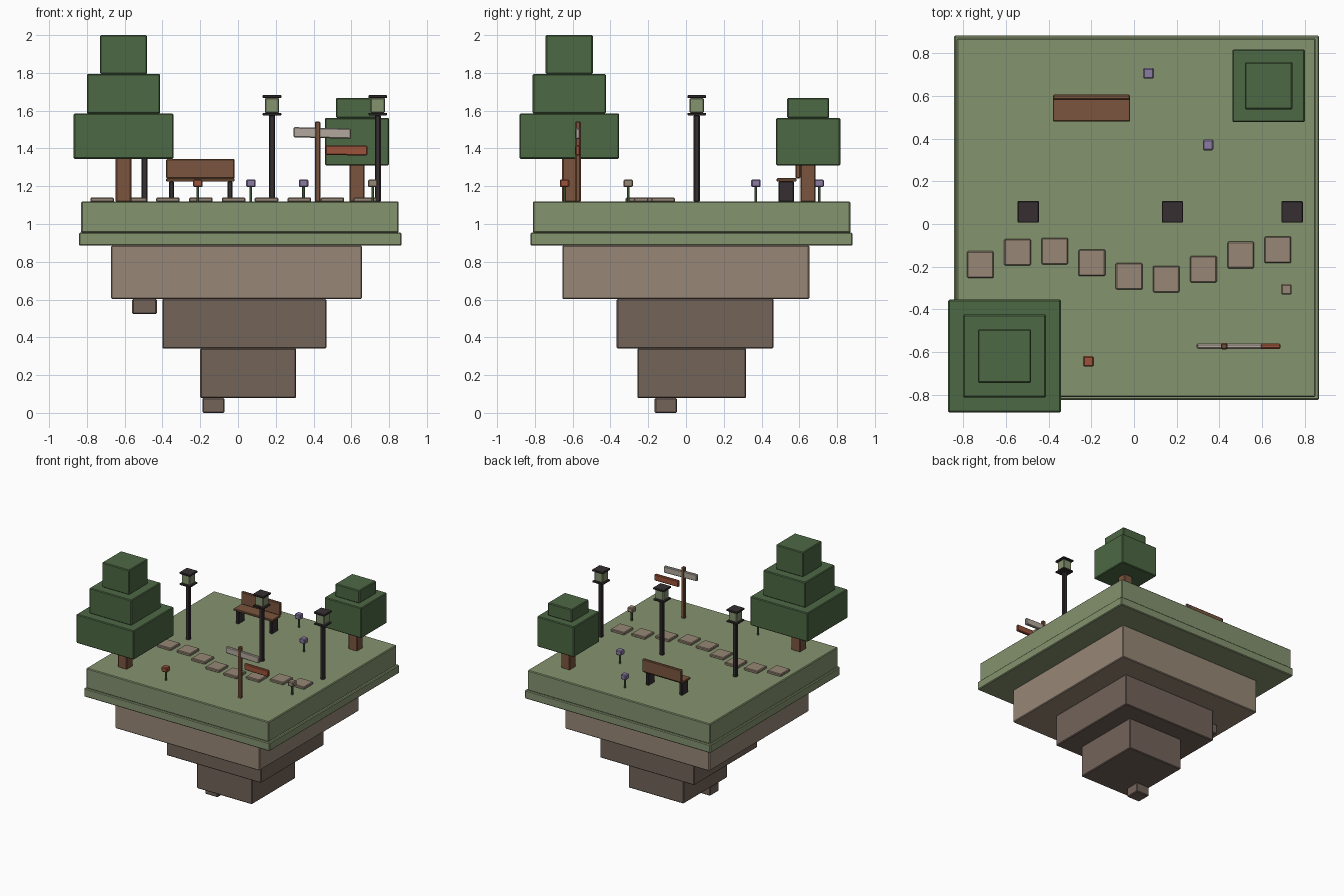
import bpy, bmesh, math

if "Cube" in bpy.data.objects:
    bpy.data.objects.remove(bpy.data.objects["Cube"])


def lin(c):
    c /= 255
    return c / 12.92 if c <= 0.04045 else ((c + 0.055) / 1.055) ** 2.4


def material(name, r, g, b):
    m = bpy.data.materials.new(name)
    m.diffuse_color = (lin(r), lin(g), lin(b), 1)
    m.use_nodes = True
    m.node_tree.nodes["Principled BSDF"].inputs["Base Color"].default_value = m.diffuse_color
    return m


GRASS = material("grass green", 133, 147, 111)
LEAF = material("leaf green", 77, 104, 68)
WOOD = material("wood brown", 123, 85, 62)
STONE = material("light stone", 151, 135, 118)
ROCK = material("dark rock", 114, 99, 89)
METAL = material("dark metal", 54, 47, 49)
PALE = material("pale board", 178, 169, 158)
RUST = material("rust red", 156, 84, 58)
VIOLET = material("violet", 139, 124, 164)


def box(name, mat, x, y, z, tilt=0):
    """Box from (min, max) ranges with a small chamfer; tilt turns it about y."""
    dims = [b - a for a, b in (x, y, z)]
    bm = bmesh.new()
    bmesh.ops.create_cube(bm, size=1)
    bmesh.ops.scale(bm, vec=dims, verts=bm.verts)
    bmesh.ops.bevel(bm, geom=bm.edges[:], offset=min(0.006, 0.22 * min(dims)),
                    segments=1, affect='EDGES')
    me = bpy.data.meshes.new(name)
    bm.to_mesh(me)
    bm.free()
    me.materials.append(mat)
    ob = bpy.data.objects.new(name, me)
    ob.location = [(a + b) / 2 for a, b in (x, y, z)]
    ob.rotation_euler.y = math.radians(tilt)
    bpy.context.collection.objects.link(ob)
    return ob


def block(name, mat, cx, cy, w, z0, z1):
    """Square block around a vertical axis."""
    h = w / 2
    return box(name, mat, (cx - h, cx + h), (cy - h, cy + h), (z0, z1))


G = 1.12  # ground level

# floating island
box("grass_top", GRASS, (-0.83, 0.85), (-0.81, 0.87), (0.953, G))
box("grass_rim", GRASS, (-0.842, 0.866), (-0.823, 0.882), (0.885, 0.955))
box("upper_rock", STONE, (-0.672, 0.656), (-0.655, 0.653), (0.603, 0.886))
box("middle_rock", ROCK, (-0.40, 0.468), (-0.367, 0.463), (0.34, 0.604))
box("lower_rock", ROCK, (-0.20, 0.308), (-0.257, 0.318), (0.078, 0.342))
block("hanging_rock_tip", ROCK, -0.13, -0.107, 0.118, 0.0, 0.079)
block("hanging_rock_side", ROCK, -0.495, 0.25, 0.13, 0.523, 0.604)

# trees
block("large_tree_trunk", WOOD, -0.606, -0.614, 0.083, G - 0.005, 1.36)
for i, (w, z0, z1) in enumerate([(0.528, 1.345, 1.585), (0.388, 1.584, 1.795),
                                 (0.25, 1.794, 2.0)]):
    block(f"large_tree_leaves_{i + 1}", LEAF, -0.606, -0.618, w, z0, z1)
block("small_tree_trunk", WOOD, 0.63, 0.646, 0.08, G - 0.005, 1.32)
block("small_tree_leaves_1", LEAF, 0.63, 0.647, 0.34, 1.31, 1.562)
block("small_tree_leaves_2", LEAF, 0.63, 0.647, 0.222, 1.561, 1.668)

# lamp posts
for i, x in enumerate((-0.495, 0.18, 0.74)):
    for part, mat, w, z0, z1 in (("pole", METAL, 0.032, G - 0.005, 1.578),
                                 ("plate", METAL, 0.098, 1.575, 1.588),
                                 ("lantern", GRASS, 0.076, 1.587, 1.668),
                                 ("cap", METAL, 0.1, 1.667, 1.682)):
        block(f"lamp_{part}_{i + 1}", mat, x, 0.057, w, z0, z1)

# bench
box("bench_seat", WOOD, (-0.38, -0.018), (0.48, 0.586), (1.225, 1.243))
box("bench_backrest", WOOD, (-0.38, -0.018), (0.581, 0.605), (1.24, 1.345))
for side, x in (("left", -0.352), ("right", -0.043)):
    box(f"bench_leg_{side}", METAL, (x - 0.013, x + 0.013), (0.49, 0.572),
        (G - 0.005, 1.227))

# winding path of stepping stones
for i, y in enumerate((-0.19, -0.132, -0.127, -0.182, -0.245, -0.258, -0.212,
                       -0.145, -0.121)):
    block(f"stepping_stone_{i + 1}", STONE, -0.719 + 0.174 * i, y, 0.125,
          G - 0.004, 1.14)

# signpost
box("sign_post", WOOD, (0.407, 0.437), (-0.587, -0.557), (G - 0.005, 1.543))
box("pale_sign_board", PALE, (0.294, 0.598), (-0.584, -0.56), (1.455, 1.509), 1.5)
box("rust_sign_board", RUST, (0.464, 0.685), (-0.584, -0.56), (1.364, 1.416), 0.5)

# flowers
for i, (x, y, mat) in enumerate([(0.068, 0.705, VIOLET), (0.347, 0.37, VIOLET),
                                 (0.713, -0.306, STONE), (-0.213, -0.643, RUST)]):
    block(f"flower_stem_{i + 1}", LEAF, x, y, 0.014, G - 0.005, 1.2)
    block(f"flower_head_{i + 1}", mat, x, y, 0.05, 1.195, 1.236)
